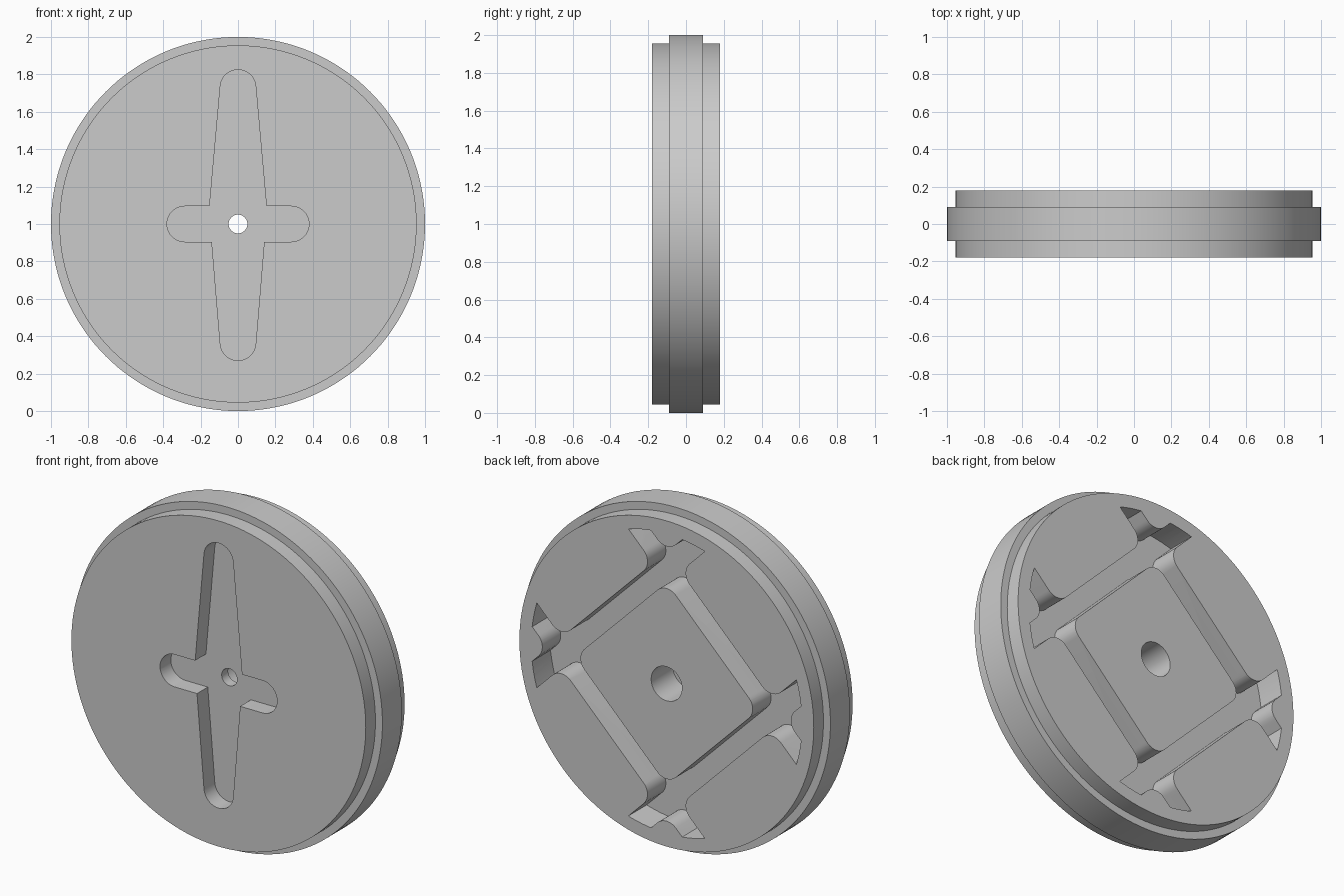
import bpy, bmesh
from math import sin, cos, pi, radians
from mathutils import Matrix, Vector

cube = bpy.data.objects.get("Cube")
if cube:
    bpy.data.objects.remove(cube, do_unlink=True)

grey = bpy.data.materials.new("plain_grey")
grey.use_nodes = True
COLOR = (0.6, 0.6, 0.6, 1)
grey.diffuse_color = COLOR
grey.node_tree.nodes["Principled BSDF"].inputs["Base Color"].default_value = COLOR

CENTRE_Z = 1.0


def finish(name, bm):
    bmesh.ops.recalc_face_normals(bm, faces=bm.faces)
    mesh = bpy.data.meshes.new(name)
    bm.to_mesh(mesh)
    bm.free()
    mesh.materials.append(grey)
    obj = bpy.data.objects.new(name, mesh)
    obj.location.z = CENTRE_Z
    bpy.context.collection.objects.link(obj)
    return obj


def add_prism(bm, outline, y0, y1):
    """Closed (x, z) outline extruded from y0 to y1."""
    face = bm.faces.new([bm.verts.new((x, y0, z)) for x, z in outline])
    new = bmesh.ops.extrude_face_region(bm, geom=[face], use_keep_orig=True)["geom"]
    verts = [v for v in new if isinstance(v, bmesh.types.BMVert)]
    bmesh.ops.translate(bm, verts=verts, vec=(0, y1 - y0, 0))


def arc(cx, cz, r, start, end, steps):
    angles = [radians(start + (end - start) * i / steps) for i in range(steps + 1)]
    return [(cx + r * cos(a), cz + r * sin(a)) for a in angles]


def rounded_rect(x0, x1, z0, z1, r):
    return (arc(x1 - r, z1 - r, r, 0, 90, 10) + arc(x0 + r, z1 - r, r, 90, 180, 10)
            + arc(x0 + r, z0 + r, r, 180, 270, 10) + arc(x1 - r, z0 + r, r, 270, 360, 10))


def cut(target, cutter):
    mod = target.modifiers.new("cut", 'BOOLEAN')
    mod.operation = 'DIFFERENCE'
    mod.solver = 'EXACT'
    mod.object = cutter
    bpy.context.view_layer.objects.active = target
    bpy.ops.object.modifier_apply(modifier=mod.name)
    bpy.data.objects.remove(cutter, do_unlink=True)


# Wheel body: stepped rim with a counterbored axle hole, turned about y
half = [(0.955, 0.18), (0.955, 0.09), (1.0, 0.09)]
profile = ([(0.05, -0.18)] + [(r, -y) for r, y in half]
           + [(r, y) for r, y in reversed(half)]
           + [(0.1, 0.18), (0.1, -0.02), (0.05, -0.02)])
bm = bmesh.new()
verts = [bm.verts.new((r, y, 0)) for r, y in profile]
edges = [bm.edges.new((verts[i - 1], verts[i])) for i in range(len(verts))]
bmesh.ops.spin(bm, geom=verts + edges, cent=(0, 0, 0), axis=(0, 1, 0),
               angle=2 * pi, steps=144, use_merge=True)
bmesh.ops.remove_doubles(bm, verts=bm.verts, dist=1e-5)
wheel = finish("wheel_body", bm)

# Front recess: long tapered vertical arms crossed by a short round-ended slot
H = 0.095
outline = (arc(0.38 - H, 0, H, -90, 90, 20) + [(0.152, H)]
           + arc(0, 0.73, H, 5, 175, 20) + [(-0.152, H)]
           + arc(-0.38 + H, 0, H, 90, 270, 20) + [(-0.14, -H)]
           + arc(0, -0.635, H, 185, 355, 20) + [(0.14, -H)])
bm = bmesh.new()
add_prism(bm, outline, -0.3, -0.08)
cut(wheel, finish("front_recess_cutter", bm))

# Back grooves: a disc minus a diamond grid of rounded islands leaves the channels
bm = bmesh.new()
add_prism(bm, arc(0, 0, 0.878, 0, 357.5, 143), 0.01, 0.3)
grooves = finish("groove_cutter", bm)

INNER, OUTER, FAR = 0.42, 0.545, 1.5
spans = [(-FAR, -OUTER), (-INNER, INNER), (OUTER, FAR)]
bm = bmesh.new()
for xs in spans:
    for zs in spans:
        add_prism(bm, rounded_rect(*xs, *zs, 0.085), -0.1, 0.4)
bmesh.ops.rotate(bm, verts=bm.verts, cent=Vector(),
                 matrix=Matrix.Rotation(pi / 4, 3, 'Y'))
cut(grooves, finish("island_cutter", bm))
cut(wheel, grooves)

# Smooth curved walls, crisp edges
bpy.ops.object.select_all(action='DESELECT')
wheel.select_set(True)
bpy.context.view_layer.objects.active = wheel
bpy.ops.object.shade_smooth_by_angle(angle=radians(30))
